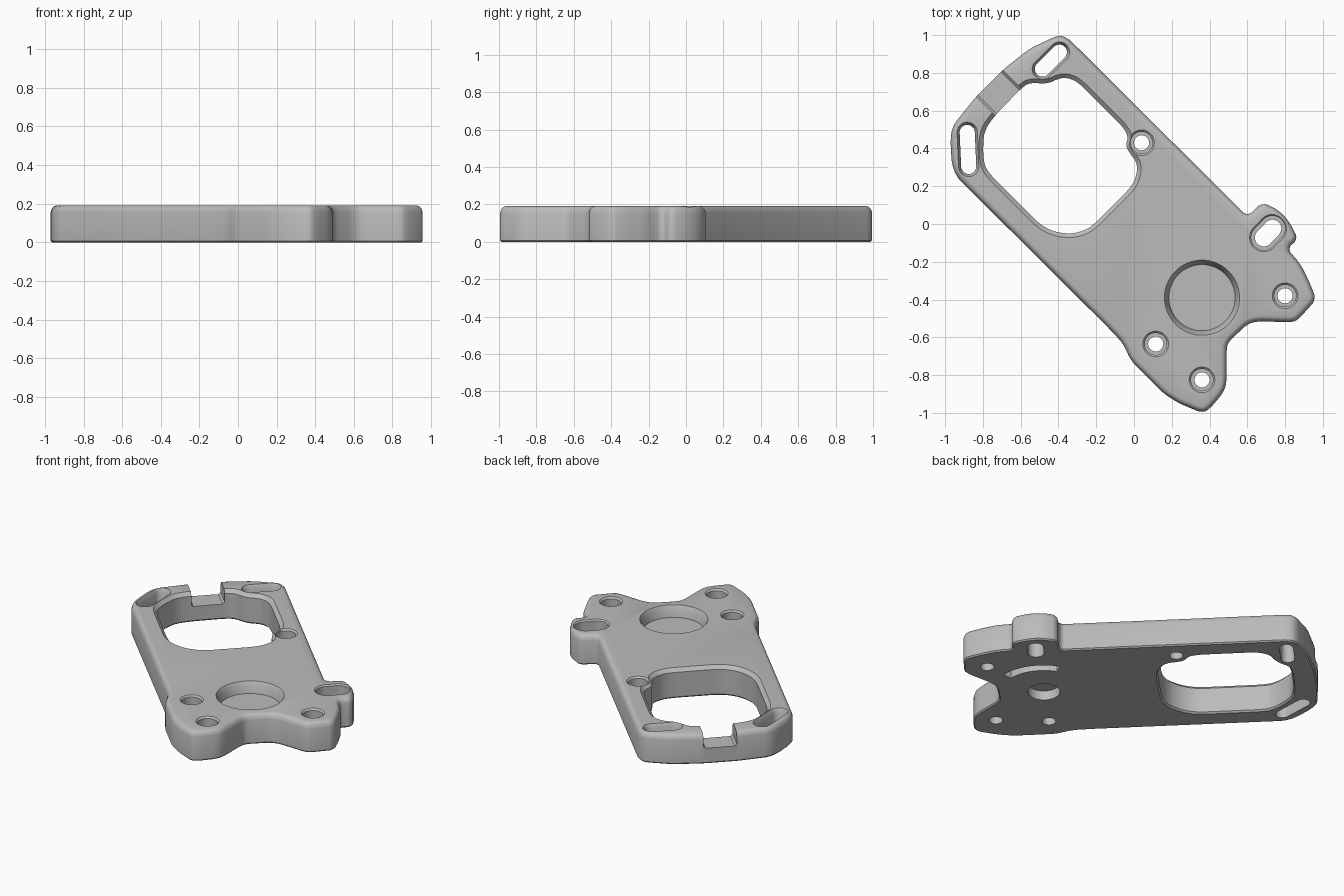
import bpy, bmesh, math
from mathutils import Vector

if "Cube" in bpy.data.objects:
    bpy.data.objects.remove(bpy.data.objects["Cube"])

H = 0.19  # plate thickness

metal = bpy.data.materials.new("grey metal")
metal.diffuse_color = (0.5, 0.5, 0.5, 1)
metal.use_nodes = True
metal.node_tree.nodes["Principled BSDF"].inputs["Base Color"].default_value = metal.diffuse_color


def soften(pts, limit=0.03, passes=2):
    """Clip each corner by a limited distance so straight runs stay straight."""
    for _ in range(passes):
        out = []
        for i, p in enumerate(pts):
            p = Vector(p)
            for q in (Vector(pts[i - 1]), Vector(pts[(i + 1) % len(pts)])):
                d = q - p
                out.append(p + d * min(0.27, limit / d.length))
        pts, limit = out, limit / 3
    return pts


def offset(pts, d):
    """Mitred offset of a counter-clockwise outline, outward for d > 0."""
    out = []
    for i, p in enumerate(pts):
        a = (p - pts[i - 1]).normalized()
        b = (pts[(i + 1) % len(pts)] - p).normalized()
        n = Vector((a.y + b.y, -a.x - b.x)).normalized()
        out.append(p + n * d / max(0.5, n.dot(Vector((a.y, -a.x)))))
    return out


def loft(name, pts, levels):
    """Solid from one outline; levels are (offset, z) from bottom to top."""
    pts = [Vector(p) for p in pts]
    if sum(pts[i - 1].cross(pts[i]) for i in range(len(pts))) < 0:
        pts.reverse()
    bm = bmesh.new()
    rings = [[bm.verts.new((p.x, p.y, z)) for p in offset(pts, d)] for d, z in levels]
    n = len(pts)
    for lo, hi in zip(rings, rings[1:]):
        for i in range(n):
            j = (i + 1) % n
            bm.faces.new((lo[i], lo[j], hi[j], hi[i]))
    bm.faces.new(rings[0][::-1])
    bm.faces.new(rings[-1])
    me = bpy.data.meshes.new(name)
    bm.to_mesh(me)
    bm.free()
    me.materials.append(metal)
    ob = bpy.data.objects.new(name, me)
    bpy.context.collection.objects.link(ob)
    return ob


def capsule(a, b, r, seg=16):
    """Slot outline around the segment a-b (a circle when a equals b)."""
    a, b = Vector(a), Vector(b)
    t = math.atan2(b.y - a.y, b.x - a.x)
    pts = []
    for c, start in ((b, t - math.pi / 2), (a, t + math.pi / 2)):
        last = seg if a == b else seg + 1
        pts += [c + Vector((math.cos(start + math.pi * k / seg),
                            math.sin(start + math.pi * k / seg))) * r for k in range(last)]
    return pts


def cut(target, cutter):
    mod = target.modifiers.new("cut", 'BOOLEAN')
    mod.operation, mod.solver, mod.object = 'DIFFERENCE', 'EXACT', cutter
    bpy.context.view_layer.objects.active = target
    bpy.ops.object.modifier_apply(modifier=mod.name)
    bpy.data.objects.remove(cutter)


# Main plate with rounded top edge
outline = [(-.40, 1.0), (-.35, .985), (.60, .04), (.68, .115), (.77, .07), (.82, .015),
           (.87, -.08), (.81, -.13), (.88, -.21), (.93, -.31), (.965, -.40), (.87, -.505),
           (.84, -.52), (.65, -.515), (.60, -.53), (.50, -.625), (.49, -.66), (.49, -.84),
           (.475, -.89), (.40, -.98), (.36, -1.0), (.24, -.95), (.16, -.90), (-.015, -.725),
           (-.06, -.63), (-.14, -.545), (-.94, .25), (-.965, .32), (-.972, .45),
           (-.96, .52), (-.84, .67), (-.69, .82), (-.55, .93)]
plate = loft("mounting_plate", soften(outline, 0.02),
             [(-.008, 0), (0, .008), (0, .155), (-.007, .176), (-.017, .186), (-.028, H)])

# Large window
window = [(-.595, .72), (-.55, .75), (-.46, .74), (-.39, .775), (-.335, .77), (-.29, .745),
          (-.055, .51), (-.03, .46), (-.045, .415), (-.02, .37), (.02, .32), (.01, .24),
          (-.025, .185), (-.225, -.015), (-.29, -.045), (-.36, -.052), (-.435, -.037),
          (-.50, 0), (-.76, .26), (-.795, .315), (-.80, .42), (-.79, .50), (-.735, .575)]
cut(plate, loft("window_cutter", soften(window),
                [(.01, -.01), (.01, 0), (0, .01), (0, H - .022), (.022, H), (.022, H + .02)]))

# Notch across the rim
cut(plate, loft("notch_cutter", [(-.93, .77), (-.64, .48), (-.50, .62), (-.79, .91)],
                [(-.012, .10), (0, .112), (0, .3)]))

# Counterbored screw holes
for x, y in [(.04, .43), (.80, -.38), (.115, -.635), (.36, -.825)]:
    cut(plate, loft("hole_cutter", capsule((x, y), (x, y), .04),
                    [(0, -.02), (0, .09), (.018, .09), (.018, H - .01),
                     (.028, H), (.028, H + .02)]))

# Adjustment slots at the far end
for a, b in [((-.395, .91), (-.485, .82)), ((-.883, .485), (-.875, .305))]:
    cut(plate, loft("slot_cutter", capsule(a, b, .04),
                    [(0, -.02), (0, H - .025), (.014, H), (.014, H + .02)]))

# Counterbored slot in the side tab
cut(plate, loft("tab_slot_cutter", capsule((.687, -.072), (.733, -.024), .047),
                [(0, -.02), (0, .09), (.02, .09), (.02, H - .008),
                 (.028, H), (.028, H + .02)]))

# Round recess on top, small recess underneath
hub = Vector((.36, -.39))
cut(plate, loft("recess_cutter", capsule(hub, hub, .175, 32),
                [(0, H - .07), (.012, H - .02), (.024, H), (.024, H + .02)]))
cut(plate, loft("under_recess_cutter", capsule(hub, hub, .094, 24), [(0, -.02), (0, .06)]))

# Curved groove underneath
arc = [(r, math.radians(68 * (k if r < .28 else 14 - k) / 14))
       for r in (.25, .31) for k in range(15)]
cut(plate, loft("groove_cutter", [hub + Vector((math.cos(t), math.sin(t))) * r for r, t in arc],
                [(0, -.02), (0, .06)]))

# Smooth shading with sharp edges kept
plate.select_set(True)
bpy.context.view_layer.objects.active = plate
bpy.ops.object.shade_smooth_by_angle(angle=math.radians(30))
